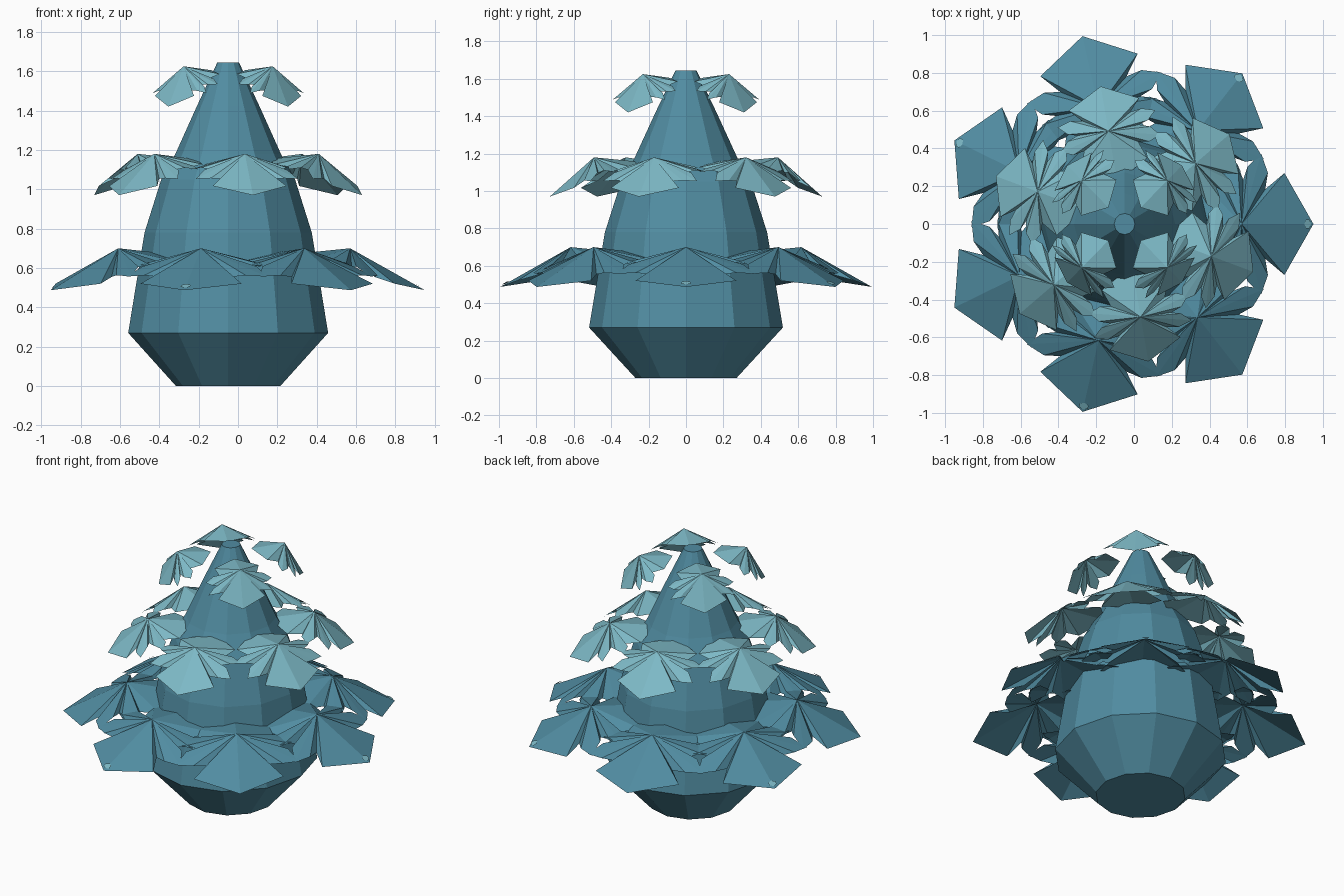
import bpy, bmesh, math

if "Cube" in bpy.data.objects:
    bpy.data.objects.remove(bpy.data.objects["Cube"])

CX = -0.05  # trunk axis
SY = 1.02   # slightly deeper than wide


def mat(name, col):
    m = bpy.data.materials.new(name)
    m.diffuse_color = (*col, 1)
    m.use_nodes = True
    m.node_tree.nodes["Principled BSDF"].inputs["Base Color"].default_value = m.diffuse_color
    return m


TEAL = mat("deep teal", (0.082, 0.265, 0.36))
LIGHT = mat("pale teal", (0.205, 0.485, 0.565))


def finish(bm, name, m):
    me = bpy.data.meshes.new(name)
    bm.to_mesh(me)
    bm.free()
    me.materials.append(m)
    ob = bpy.data.objects.new(name, me)
    bpy.context.collection.objects.link(ob)
    return ob


# Faceted trunk, a 12-sided lathe
profile = [(0.265, 0), (0.508, 0.27), (0.425, 0.78), (0.34, 1.05),
           (0.268, 1.18), (0.16, 1.42), (0.055, 1.645)]
N = 12
bm = bmesh.new()
rings = [[bm.verts.new((CX + r * math.cos(2 * math.pi * i / N),
                        SY * r * math.sin(2 * math.pi * i / N), z))
          for i in range(N)] for r, z in profile]
for a, b in zip(rings, rings[1:]):
    for i in range(N):
        j = (i + 1) % N
        bm.faces.new((a[i], a[j], b[j], b[i]))
bm.faces.new(rings[0][::-1])
bm.faces.new(rings[-1])
finish(bm, "trunk", TEAL)

# Half outline of a pleated palmate leaf: angle, radius, is notch
polar = [(49, 0.35, 0), (55, 0.22, 1), (62, 0.30, 0), (74, 0.38, 0),
         (84, 0.30, 0), (88, 0.23, 1), (94, 0.31, 0), (104, 0.38, 0),
         (114, 0.31, 0), (119, 0.23, 1), (134, 0.345, 0)]
half = [(r * math.cos(math.radians(a)), r * math.sin(math.radians(a)), n)
        for a, r, n in polar]
outline = ([(0.385, 0, 0)] + half + [(-0.375, 0, 0)]
           + [(u, -v, n) for u, v, n in reversed(half)])


def leaf_ring(name, m, count, start, hub_r, hub_z, reach, drop, scale, droop):
    for k in range(count):
        a = start + 2 * math.pi * k / count
        c, s = math.cos(a), math.sin(a)

        def place(u, v, w):
            r = hub_r + u
            return (CX + r * c - v * s, SY * (r * s + v * c), hub_z + w)

        bm = bmesh.new()
        hub = bm.verts.new(place(0, 0, 0))
        rim = []
        for u, v, n in outline:
            out = max(u, 0) / 0.385
            side = max(0, 1 - abs(u) / 0.23)  # side lobes hang lower
            w = -drop * out - (0.2 + droop * side) * abs(v) * scale
            w -= 0.035 * scale * n + 0.1 * max(-u, 0) * scale
            rim.append(bm.verts.new(place(reach * out if u > 0 else u * scale,
                                          v * scale, w)))
        for i in range(len(rim)):
            bm.faces.new((hub, rim[i], rim[(i + 1) % len(rim)]))
        finish(bm, f"{name}_{k + 1}", m)


leaf_ring("lower_leaf", TEAL, 7, 0, 0.62, 0.70, 0.38, 0.213, 1.0, 0.06)
leaf_ring("middle_leaf", LIGHT, 6, math.radians(40), 0.49, 1.18, 0.235, 0.21, 0.72, 0.12)
leaf_ring("upper_leaf", LIGHT, 4, math.radians(45), 0.32, 1.625, 0.11, 0.205, 0.53, 0.4)

# Small pale spots on the tips of some lower leaves
for k in (0, 1, 3, 5):
    a = 2 * math.pi * k / 7
    bm = bmesh.new()
    vs = []
    for i in range(6):
        t = math.pi * i / 3
        u, v = 0.97 + 0.018 * math.cos(t), 0.028 * math.sin(t)
        z = 0.70 - 0.213 * (u - 0.62) / 0.38 + 0.006 - 0.05 * abs(v)
        vs.append(bm.verts.new((CX + u * math.cos(a) - v * math.sin(a),
                                SY * (u * math.sin(a) + v * math.cos(a)), z)))
    bm.faces.new(vs)
    finish(bm, f"tip_spot_{k + 1}", LIGHT)
